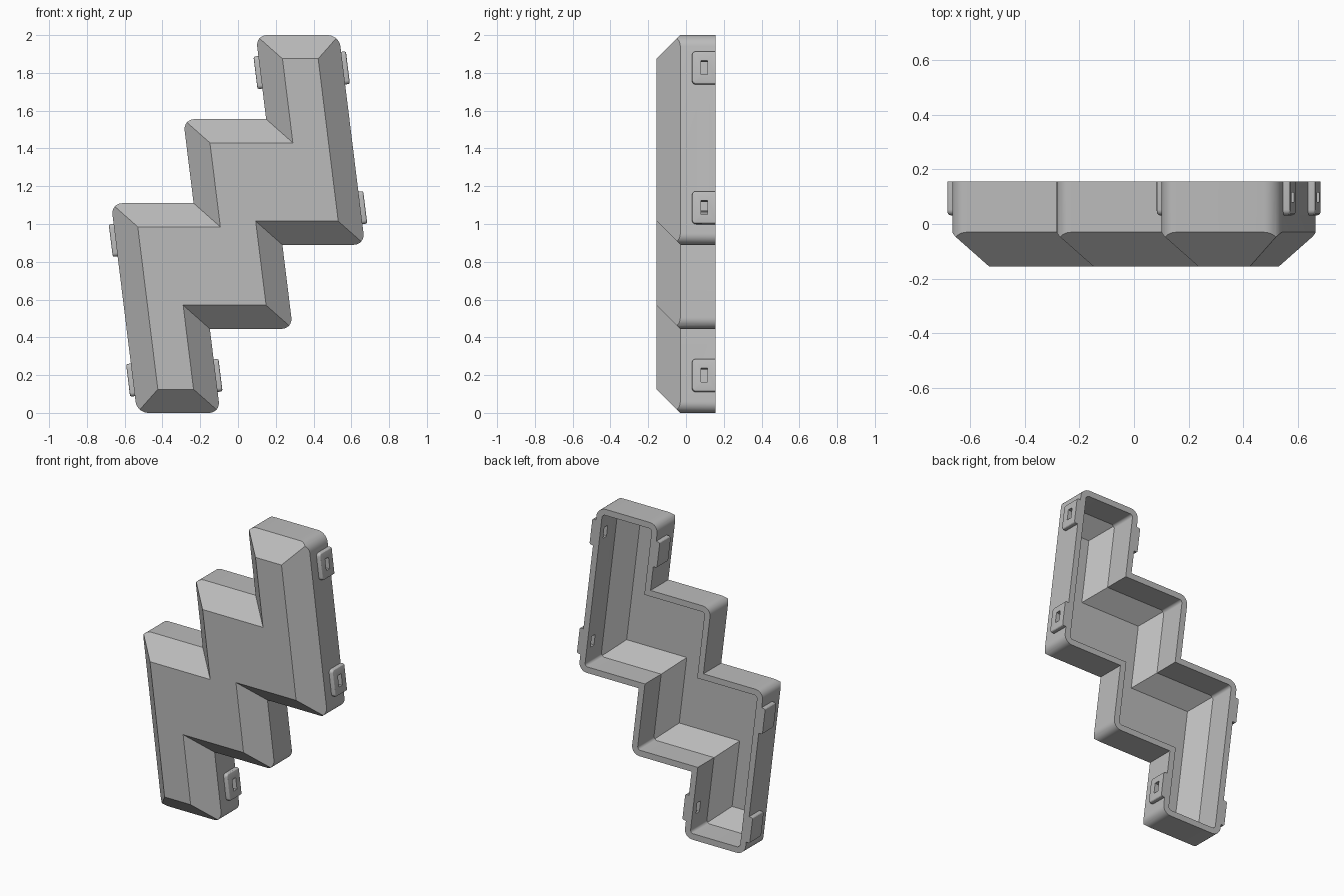
import bpy, bmesh, math
from mathutils import Vector, Matrix

if "Cube" in bpy.data.objects:
    bpy.data.objects.remove(bpy.data.objects["Cube"], do_unlink=True)

BACK, FRONT, CHAMFER_AT, WALL = 0.155, -0.155, -0.03, 0.04
SLOPE = 0.124  # sideways lean of the side walls per unit of height

grey = bpy.data.materials.new("plain grey")
grey.use_nodes = True
grey.diffuse_color = (0.5, 0.5, 0.5, 1)
grey.node_tree.nodes["Principled BSDF"].inputs["Base Color"].default_value = (0.5, 0.5, 0.5, 1)

# Stepped outline in x, z: half of it, then the same turned half a turn
half = [(-0.535, 0), (-0.094, 0), (-0.149, 0.445), (0.29, 0.445), (0.235, 0.89), (0.672, 0.89)]
outline = [Vector(p) for p in half] + [Vector((-x, 2 - z)) for x, z in half]


def inset(poly, d):
    """Move every edge of a counterclockwise outline inward by d."""
    out = []
    for i, p in enumerate(poly):
        a = (p - poly[i - 1]).normalized()
        b = (poly[(i + 1) % len(poly)] - p).normalized()
        na, nb = Vector((-a.y, a.x)), Vector((-b.y, b.x))
        out.append(p + (na + nb) * d / (1 + na.dot(nb)))
    return out


def is_convex(i):
    p = outline[i]
    a, b = p - outline[i - 1], outline[(i + 1) % len(outline)] - p
    return a.x * b.y - a.y * b.x > 0


def make_object(name, bm):
    bmesh.ops.recalc_face_normals(bm, faces=bm.faces)
    mesh = bpy.data.meshes.new(name)
    bm.to_mesh(mesh)
    bm.free()
    mesh.materials.append(grey)
    ob = bpy.data.objects.new(name, mesh)
    bpy.context.collection.objects.link(ob)
    return ob


def loft(name, front, y0, back, y1, radius=0):
    """Solid between two outlines, with its convex corners rounded on request."""
    bm = bmesh.new()
    f = [bm.verts.new((p.x, y0, p.y)) for p in front]
    b = [bm.verts.new((p.x, y1, p.y)) for p in back]
    bm.faces.new(f)
    bm.faces.new(b[::-1])
    n = len(f)
    for i in range(n):
        bm.faces.new((f[i], b[i], b[(i + 1) % n], f[(i + 1) % n]))
    if radius:
        bmesh.ops.recalc_face_normals(bm, faces=bm.faces)
        corners = [bm.edges.get((f[i], b[i])) for i in range(n) if is_convex(i)]
        bmesh.ops.bevel(bm, geom=corners, offset=radius, segments=8, profile=0.5, affect="EDGES")
    return make_object(name, bm)


def boolean(ob, other, operation, keep=False):
    m = ob.modifiers.new(operation, "BOOLEAN")
    m.operation, m.solver, m.object = operation, "EXACT", other
    bpy.context.view_layer.objects.active = ob
    bpy.ops.object.modifier_apply(modifier=m.name)
    if not keep:
        bpy.data.objects.remove(other, do_unlink=True)


def chamfered_block(name, margin, front, slope_at, back, radius):
    """Rounded stepped prism whose front edges are cut at 45 degrees."""
    block = loft(name, inset(outline, margin), front - 0.1, inset(outline, margin), back, radius)
    far = back + 0.02
    taper = loft(name + "_taper", inset(outline, slope_at - front), front,
                 inset(outline, slope_at - far), far)
    boolean(block, taper, "INTERSECT")
    return block


# Hollow shell, open at the back
shell = chamfered_block("stepped_shell", 0, FRONT, CHAMFER_AT, BACK, 0.06)
hollow = chamfered_block("hollow", WALL, FRONT + WALL, CHAMFER_AT + WALL * math.sqrt(2), BACK + 0.1, 0.022)
boolean(shell, hollow, "DIFFERENCE")


def box(x0, x1, y0, y1, z0, z1):
    bm = bmesh.new()
    bmesh.ops.create_cube(bm, size=1)
    for v in bm.verts:
        v.co = Vector((x1 if v.co.x > 0 else x0, y1 if v.co.y > 0 else y0, z1 if v.co.z > 0 else z0))
    return bm


# Slotted clip plates along the leaning side walls
clips = []
for corner, height in ((outline[1], 0.197), (outline[5], 1.085), (outline[5], 1.825)):
    x = corner.x - SLOPE * (height - corner.y)
    right = Matrix.Translation((x, 0, height)) @ Matrix.Rotation(-math.atan(SLOPE), 4, "Y")
    turned = Matrix.Translation((0, 0, 2)) @ Matrix.Rotation(math.pi, 4, "Y") @ right
    for side, place in (("left", right), ("right", turned)):
        bm = box(-0.02, 0.026, 0.032, BACK, -0.087, 0.087)
        front_edges = [e for e in bm.edges if all(v.co.y < 0.1 for v in e.verts)
                       and abs(e.verts[0].co.x - e.verts[1].co.x) > 0.01]
        bmesh.ops.bevel(bm, geom=front_edges, offset=0.02, segments=5, profile=0.5, affect="EDGES")
        rim = [e for e in bm.edges if all(v.co.x > 0.02 for v in e.verts)
               and not all(v.co.y > BACK - 0.001 for v in e.verts)]
        bmesh.ops.bevel(bm, geom=rim, offset=0.01, segments=3, profile=0.5, affect="EDGES")
        bm.transform(place)
        clip = make_object(f"{side}_clip_{len(clips) // 2 + 1}", bm)

        bm = box(-0.1, 0.1, 0.08, 0.115, -0.037, 0.037)
        bm.transform(place)
        slot = make_object("slot_cutter", bm)
        boolean(clip, slot, "DIFFERENCE", keep=True)
        boolean(shell, slot, "DIFFERENCE")
        clips.append(clip)

# Smooth rounded corners, crisp folds
for ob in [shell] + clips:
    bpy.ops.object.select_all(action="DESELECT")
    ob.select_set(True)
    bpy.context.view_layer.objects.active = ob
    bpy.ops.object.shade_smooth_by_angle(angle=math.radians(25))
